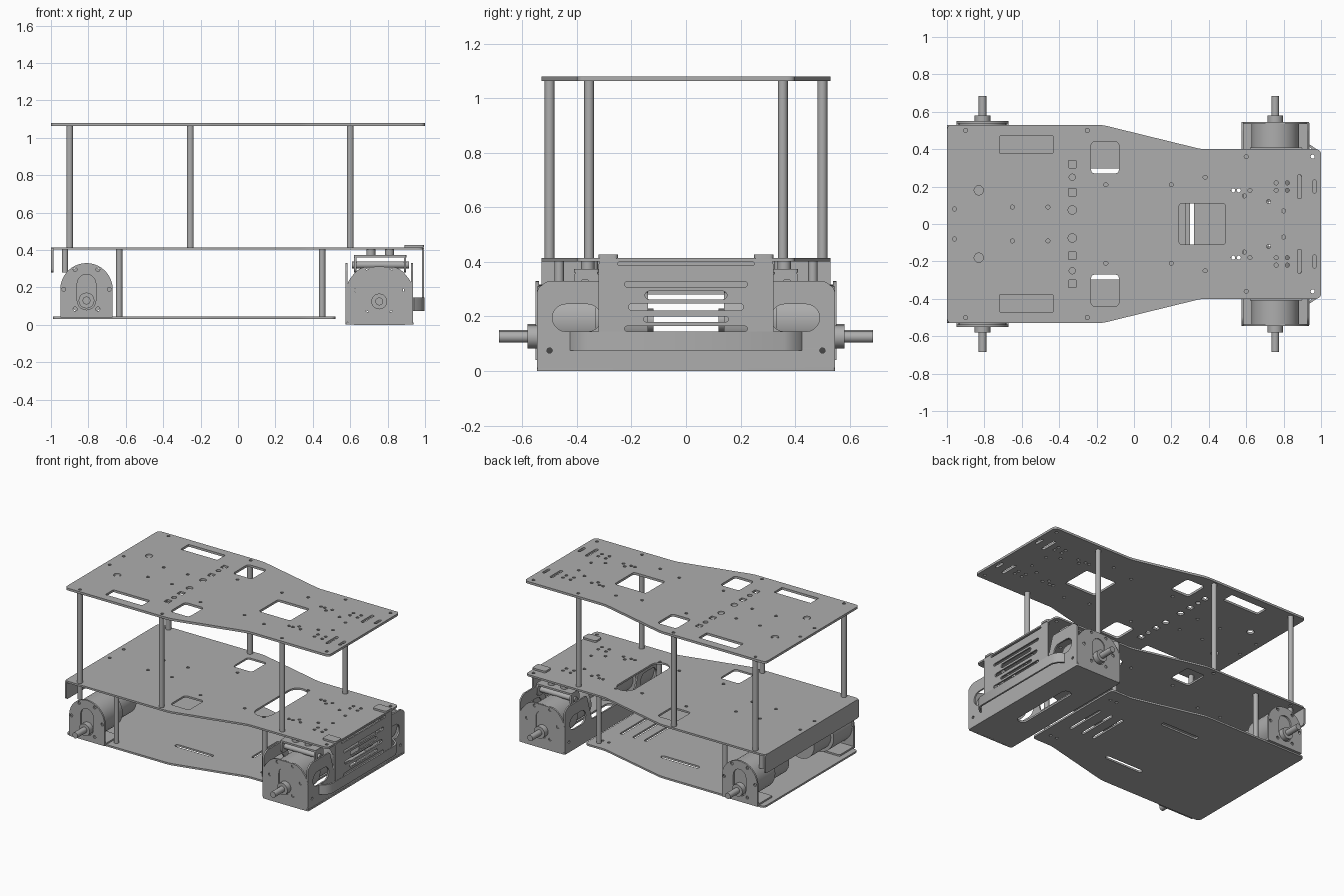
import bpy, bmesh, math
from mathutils import Matrix, Vector

old = bpy.data.objects.get("Cube")
if old:
    bpy.data.objects.remove(old)

grey = bpy.data.materials.new("metal grey")
grey.use_nodes = True
GREY = (0.42, 0.42, 0.42, 1)
grey.diffuse_color = GREY
grey.node_tree.nodes["Principled BSDF"].inputs["Base Color"].default_value = GREY

Q = math.pi / 2
FLAT = Matrix()
FACE_Y = Matrix.Rotation(Q, 4, 'X')                  # drawing plane x, z
FACE_X = Matrix.Rotation(Q, 4, 'Z') @ FACE_Y         # drawing plane y, z
SIDES = (("left", 1), ("right", -1))


def add(name, mesh):
    ob = bpy.data.objects.new(name, mesh)
    bpy.context.collection.objects.link(ob)
    mesh.materials.clear()
    mesh.materials.append(grey)
    return ob


def circle(x, y, r, n=14):
    return [(x + r * math.cos(i * 4 * Q / n), y + r * math.sin(i * 4 * Q / n)) for i in range(n)]


def rounded(points, r, steps=5):
    """Polygon with rounded corners."""
    pts = [Vector(p) for p in points]
    out = []
    for i, p in enumerate(pts):
        a, b = pts[i - 1] - p, pts[(i + 1) % len(pts)] - p
        d = min(r, a.length * 0.499, b.length * 0.499)
        s, e = p + a.normalized() * d, p + b.normalized() * d
        for k in range(steps + 1):
            t = k / steps
            out.append(tuple(s * (1 - t) ** 2 + p * 2 * t * (1 - t) + e * t * t))
    return out


def box2(x0, x1, y0, y1, r=0.01):
    return rounded([(x0, y0), (x1, y0), (x1, y1), (x0, y1)], r)


def slot(x, y, w, h):
    """Stadium shape."""
    r = min(w, h) / 2
    dx, dy = w / 2 - r, h / 2 - r
    arc = [i * Q / 5 for i in range(6)]
    out = []
    for q, (sx, sy) in enumerate([(1, 1), (-1, 1), (-1, -1), (1, -1)]):
        out += [(x + sx * dx + r * math.cos(a + q * Q), y + sy * dy + r * math.sin(a + q * Q)) for a in arc]
    return [p for i, p in enumerate(out) if (Vector(p) - Vector(out[i - 1])).length > 1e-5]


def both(loops):
    return loops + [[(x, -y) for x, y in l] for l in loops]


def flip(loops):
    return loops + [[(-x, y) for x, y in l] for l in loops]


def sheet(name, loops, level, thick=0.013, plane=FLAT):
    """Flat sheet with holes; level is the mid position along the sheet normal axis."""
    cu = bpy.data.curves.new(name, 'CURVE')
    cu.dimensions, cu.fill_mode, cu.extrude = '2D', 'BOTH', thick / 2
    for l in loops:
        sp = cu.splines.new('POLY')
        sp.points.add(len(l) - 1)
        for p, (x, y) in zip(sp.points, l):
            p.co = (x, y, 0, 1)
        sp.use_cyclic_u = True
    tmp = bpy.data.objects.new(name + " curve", cu)
    bpy.context.collection.objects.link(tmp)
    dg = bpy.context.evaluated_depsgraph_get()
    mesh = bpy.data.meshes.new_from_object(tmp.evaluated_get(dg))
    bpy.data.objects.remove(tmp)
    shift = {id(FLAT): (0, 0, 1), id(FACE_Y): (0, 1, 0), id(FACE_X): (1, 0, 0)}[id(plane)]
    mesh.transform(Matrix.Translation(Vector(shift) * level) @ plane)
    return add(name, mesh)


def rod(name, a, b, r, n=20):
    a, b = Vector(a), Vector(b)
    bm = bmesh.new()
    turn = (b - a).to_track_quat('Z', 'Y').to_matrix().to_4x4()
    bmesh.ops.create_cone(bm, cap_ends=True, segments=n, radius1=r, radius2=r, depth=(b - a).length,
                          matrix=Matrix.Translation((a + b) / 2) @ turn)
    me = bpy.data.meshes.new(name)
    bm.to_mesh(me)
    bm.free()
    return add(name, me)


# Deck outline shared by the three plates
def deck(x0, x1):
    half = [(x0, 0.53), (-0.17, 0.53), (0.36, 0.4), (x1, 0.4)]
    return rounded(half + [(x, -y) for x, y in reversed(half)], 0.03)


small = both([circle(x, y, 0.011, 10) for x, y in
              [(-0.9, 0.5), (-0.25, 0.5), (0.6, 0.36), (0.955, 0.36), (-0.96, 0.08), (-0.65, 0.09), (-0.46, 0.09),
               (-0.15, 0.21), (0.2, 0.21), (0.38, 0.25), (0.53, 0.18), (0.56, 0.18), (0.62, 0.18), (0.59, 0.15),
               (0.76, 0.22), (0.82, 0.22), (0.76, 0.18), (0.82, 0.18), (0.72, 0.12), (0.8, 0.07)]])
windows = both([box2(-0.23, -0.08, 0.27, 0.44, 0.025)])

# Upper deck
row = [box2(-0.35, -0.31, y - 0.02, y + 0.02, 0.004) for y in (0.17, 0.32)]
row += [circle(-0.33, 0.25, 0.017), circle(-0.33, 0.075, 0.023), circle(-0.83, 0.18, 0.025)]
row += [box2(-0.72, -0.43, 0.38, 0.47, 0.006), slot(0.885, 0.2, 0.022, 0.13), slot(0.965, 0.2, 0.02, 0.07)]
sheet("upper deck", [deck(-1, 1), box2(0.24, 0.49, -0.11, 0.11, 0.02)] + small + windows + both(row), 1.072, 0.016)

# Middle deck with its rear lip
sheet("middle deck", [deck(-1, 0.99), slot(0.34, 0, 0.13, 0.5)] + small + windows, 0.408)
sheet("rear lip", [box2(-0.53, 0.53, 0.28, 0.413, 0.02)], -0.993, plane=FACE_X)

# Lower deck
cuts = both([slot(-0.15, 0.28, 0.3, 0.032)] + [circle(x, 0.3, 0.01, 10) for x in (0.4, 0.45)])
cuts += [slot(x, 0, 0.022, 0.3) for x in (0.22, 0.31, 0.41)]
sheet("lower deck", [deck(-0.99, 0.52)] + cuts, 0.037)

# Spacer posts
for side, s in SIDES:
    for label, x, y in (("rear", -0.9, 0.5), ("middle", -0.255, 0.5), ("front", 0.6, 0.355)):
        rod(f"{label}_{side} upper post", (x, s * y, 0.41), (x, s * y, 1.068), 0.018)
    for label, x, y in (("rear", -0.635, 0.465), ("front", 0.45, 0.34)):
        rod(f"{label}_{side} lower post", (x, s * y, 0.04), (x, s * y, 0.405), 0.017)
    rod(f"{side} rear stub post", (-0.925, s * 0.465, 0.28), (-0.925, s * 0.465, 0.405), 0.017)


# Geared motors with offset shafts
def motor(label, x, z, s):
    def part(name, y0, y1, r, dz=0.0, n=32):
        rod(f"{label} {name}", (x, s * y0, z + dz), (x, s * y1, z + dz), r, n)
    part("gearbox", 0.54, 0.33, 0.128)
    part("motor body", 0.34, 0.14, 0.105)
    part("motor cap", 0.14, 0.12, 0.04)
    part("shaft boss", 0.54, 0.58, 0.042, -0.06, 24)
    part("shaft", 0.57, 0.685, 0.021, -0.06, 16)


def bolt_holes(x, z):
    ring = [circle(x + 0.122 * math.cos(a), z + 0.122 * math.sin(a), 0.011, 10)
            for a in [i * Q * 2 / 3 for i in range(6)]]
    return ring + [slot(x, z - 0.015, 0.1, 0.19)]


# Rear motors in arched brackets
RX, RZ = -0.81, 0.19
arch = [(RX + 0.14 * math.cos(i * Q / 10), RZ + 0.14 * math.sin(i * Q / 10)) for i in range(21)]
arch += [(RX - 0.14, 0.04), (RX + 0.14, 0.04)]
# Front axle side plate outline
AX = 0.755
cheek = rounded([(0.578, 0.0), (0.936, 0.0), (0.936, 0.22), (0.86, 0.31), (0.65, 0.31), (0.578, 0.22)], 0.045)
for side, s in SIDES:
    motor(f"rear_{side}", RX, RZ, s)
    sheet(f"rear_{side} motor bracket", [arch] + bolt_holes(RX, RZ), s * 0.545, plane=FACE_Y)
    sheet(f"rear_{side} bracket foot", [box2(-0.95, -0.67, min(s * 0.38, s * 0.55), max(s * 0.38, s * 0.55))], 0.048)
    motor(f"front_{side}", AX, 0.185, s)
    sheet(f"front_{side} axle plate", [cheek] + bolt_holes(AX, 0.185), s * 0.54, plane=FACE_Y)

# Front axle tray: floor and two walls
sheet("axle floor", [box2(0.576, 0.938, -0.546, 0.546), slot(AX, 0, 0.07, 0.5)], 0.007)
wall = [(0.546, 0.004), (0.546, 0.3), (0.51, 0.33), (0.3, 0.33), (0.24, 0.14)]
wall = rounded(wall + [(-y, z) for y, z in reversed(wall)], 0.015)
wall_cuts = flip([slot(0.4, 0.195, 0.18, 0.1), circle(0.5, 0.075, 0.01, 10)])
for label, x in (("front", 0.931), ("rear", 0.581)):
    sheet(f"axle {label} wall", [wall] + wall_cuts, x, 0.011, FACE_X)

# Suspension hangers between the axle and the middle deck
for side, s in SIDES:
    y0, y1 = sorted((s * 0.32, s * 0.41))
    sheet(f"{side} hanger top", [box2(0.62, 0.9, y0, y1)], 0.367)
    for label, x in (("rear", 0.627), ("front", 0.893)):
        sheet(f"{side} hanger {label} leg", [box2(y0, y1, 0.28, 0.372, 0.03)], x, plane=FACE_X)
    for x in (0.71, 0.81):
        rod(f"{side} hanger post {x}", (x, s * 0.36, 0.365), (x, s * 0.36, 0.405), 0.024)
    rod(f"{side} hanger pivot", (0.61, s * 0.37, 0.32), (0.915, s * 0.37, 0.32), 0.018)
    y0, y1 = sorted((s * 0.25, s * 0.32))
    sheet(f"{side} guard tab", [box2(0.89, 0.995, y0, y1, 0.015)], 0.42, 0.014)

# Slotted front guard with a wrapped lower bar
vents = [slot(0, z, w, h) for z, w, h in
         ((0.393, 0.5, 0.014), (0.318, 0.45, 0.02), (0.278, 0.3, 0.03), (0.235, 0.42, 0.026),
          (0.19, 0.31, 0.02), (0.155, 0.45, 0.02))]
sheet("front guard", [box2(-0.32, 0.32, 0.125, 0.41, 0.02)] + vents, 0.989, 0.01, FACE_X)
edge = [(0.996, 0.36), (0.975, 0.4), (0.94, 0.425), (0.934, 0.415), (0.965, 0.39), (0.984, 0.35)]
bar = edge[::-1] + [(x, -y) for x, y in edge]
bar = [(x, y) for x, y in edge] + [(x, -y) for x, y in reversed(edge)]
sheet("guard lower bar", [bar], 0.11, 0.07)

# Smooth round parts, keep edges crisp
bpy.ops.object.select_all(action='DESELECT')
for ob in bpy.context.collection.objects:
    if ob.type == 'MESH' and grey.name in ob.data.materials:
        ob.select_set(True)
        bpy.context.view_layer.objects.active = ob
bpy.ops.object.shade_smooth_by_angle(angle=math.radians(30))
